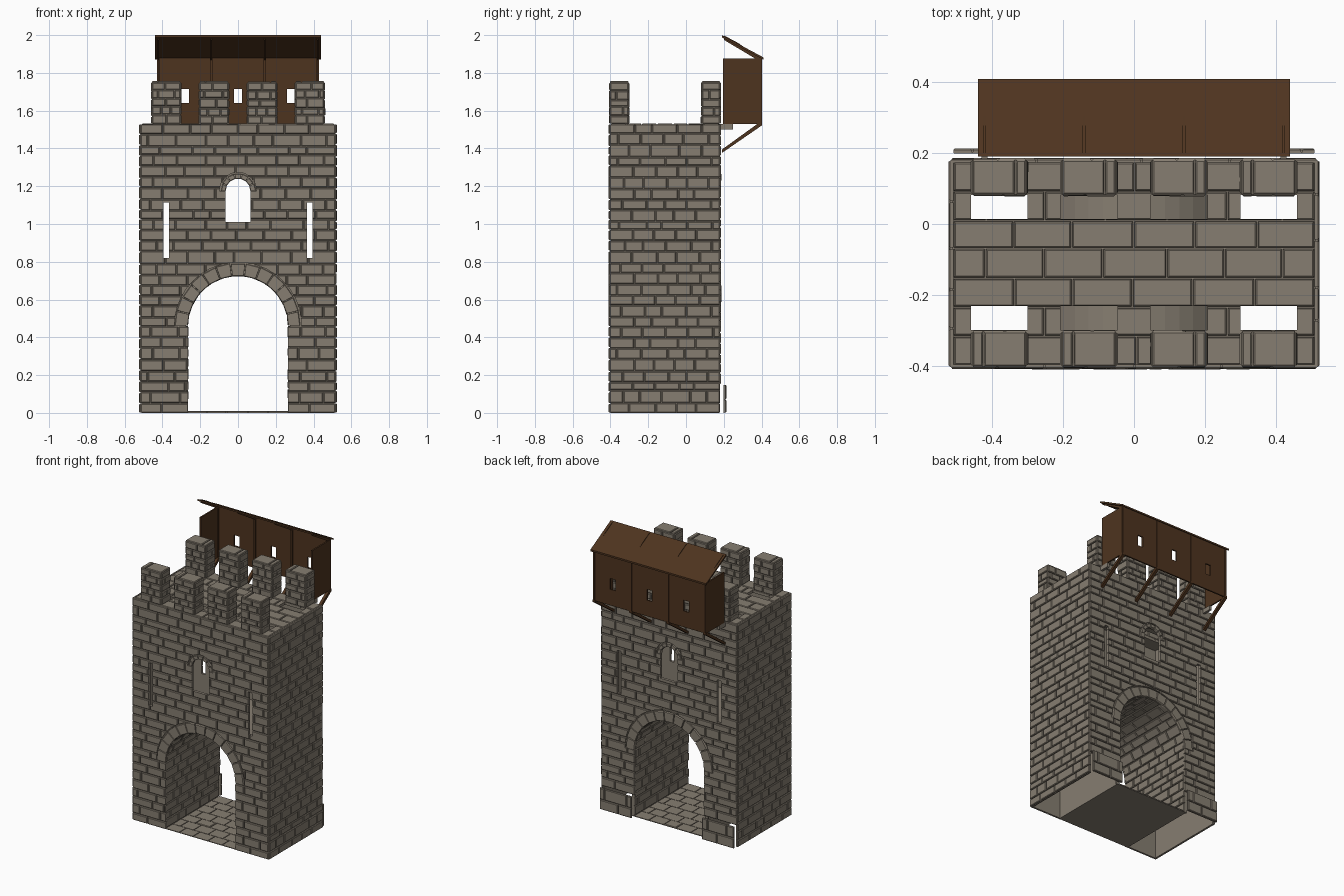
import bpy, bmesh, math, random
from mathutils import Vector

random.seed(4)
if "Cube" in bpy.data.objects:
    bpy.data.objects.remove(bpy.data.objects["Cube"], do_unlink=True)


def material(name, rgb):
    m = bpy.data.materials.new(name)
    m.use_nodes = True
    m.diffuse_color = (*rgb, 1)
    m.node_tree.nodes["Principled BSDF"].inputs["Base Color"].default_value = (*rgb, 1)
    return m


STONE = material("warm grey stone", (0.24, 0.208, 0.166))
WOOD = material("brown timber", (0.076, 0.034, 0.0135))


def finish(bm, name, *mats):
    bmesh.ops.recalc_face_normals(bm, faces=bm.faces)
    me = bpy.data.meshes.new(name)
    bm.to_mesh(me)
    bm.free()
    for m in mats:
        me.materials.append(m)
    ob = bpy.data.objects.new(name, me)
    bpy.context.scene.collection.objects.link(ob)
    return ob


def cut(ob, cutter):
    cutter.hide_render = True
    mod = ob.modifiers.new("cut", 'BOOLEAN')
    mod.operation, mod.solver, mod.object = 'DIFFERENCE', 'EXACT', cutter
    bpy.context.view_layer.objects.active = ob
    bpy.ops.object.modifier_apply(modifier=mod.name)


def discard(*obs):
    for ob in obs:
        bpy.data.objects.remove(ob, do_unlink=True)


def prism(bm, pts, d0, d1, f):
    a = [bm.verts.new(f(u, v, d0)) for u, v in pts]
    b = [bm.verts.new(f(u, v, d1)) for u, v in pts]
    n = len(pts)
    bm.faces.new(a)
    bm.faces.new(b[::-1])
    for i in range(n):
        bm.faces.new((a[i], b[i], b[(i + 1) % n], a[(i + 1) % n]))


def xz(u, v, d): return Vector((u, d, v))
def yz(u, v, d): return Vector((d, u, v))


def box(bm, x0, x1, y0, y1, z0, z1):
    prism(bm, [(x0, z0), (x1, z0), (x1, z1), (x0, z1)], y0, y1, xz)


def arch(half, spring, ring, z0, steps=20):
    arc = [(-ring * math.cos(math.pi * i / steps), spring + ring * math.sin(math.pi * i / steps))
           for i in range(steps + 1)]
    neck = [] if ring == half else [(half, spring)]
    return [(-half, z0)] + [(-u, v) for u, v in neck] + arc + neck + [(half, z0)]


# One bevelled, slightly uneven stone on a mapped surface (u, v, depth)
def stone(bm, f, u0, u1, v0, v1, d=0.012, b=0.004):
    levels = []
    for inset, depth in ((0, -0.002), (0, d * 0.6), (b, d)):
        c = [(u0 + inset, v0 + inset), (u1 - inset, v0 + inset),
             (u1 - inset, v1 - inset), (u0 + inset, v1 - inset)]
        rough = random.uniform(0, 0.002) if inset else 0
        levels.append([bm.verts.new(f(u, v, depth - rough)) for u, v in c])
    bm.faces.new(levels[0][::-1])
    bm.faces.new(levels[2])
    for lo, hi in zip(levels, levels[1:]):
        for i in range(4):
            bm.faces.new((lo[i], lo[(i + 1) % 4], hi[(i + 1) % 4], hi[i]))


def splits(a, b, size, jitter, shift=0.0):
    n = max(1, round((b - a) / size))
    step = (b - a) / n
    inner = [a + step * (i + shift + random.uniform(-jitter, jitter)) for i in range(n + 1)]
    return [a] + [p for p in inner[1 if not shift else 0:] if a + 0.25 * step < p < b - 0.2 * step] + [b]


def courses(bm, f, u0, u1, v0, v1, w=0.125, h=0.056, gap=0.002, jitter=0.2):
    rows = splits(v0, v1, h, jitter * 0.7)
    for k, (r0, r1) in enumerate(zip(rows, rows[1:])):
        cols = splits(u0, u1, w, jitter, 0.5 * (k % 2))
        for c0, c1 in zip(cols, cols[1:]):
            stone(bm, f, c0 + gap, c1 - gap, r0 + gap, r1 - gap)


def front(u, v, d): return Vector((u, -0.398 - d, v))
def back(u, v, d): return Vector((u, 0.174 + d, v))
def top(u, v, d): return Vector((u, v, 1.52 + d))


# Cutters for openings
SPRING, WSPRING = 0.46, 1.175


def opening_cutter(name, lower, ring, upper):
    bm = bmesh.new()
    prism(bm, arch(lower, SPRING, ring, -0.1), -1, 1, xz)
    prism(bm, arch(0.065, WSPRING, upper, 1.01), -1, 1, xz)
    for s in (-1, 1):
        box(bm, s * 0.38 - 0.015, s * 0.38 + 0.015, -1, 1, 0.82, 1.115)
    return finish(bm, name)


core_cut = opening_cutter("core_cutter", 0.28, 0.28, 0.065)
brick_cut = opening_cutter("brick_cutter", 0.265, 0.337, 0.098)
MERLON_X = (-0.38, -0.127, 0.127, 0.38)
bm = bmesh.new()
for x in MERLON_X:
    for y in (-0.265, 0.048):
        box(bm, x - 0.08, x + 0.08, y - 0.034, y + 0.034, 1.4, 1.7)
hole_cut = finish(bm, "roof_hole_cutter")
bm = bmesh.new()
box(bm, -0.503, 0.503, -0.39, 0.166, -0.2, 1.512)
hollow_cut = finish(bm, "hollow_cutter")
bm = bmesh.new()
for s in (-1, 1):
    box(bm, *sorted((s * 0.29, s * 0.503)), 0.12, 0.3, -0.1, 0.15)
base_cut = finish(bm, "back_base_cutter")

# Hollow tower core behind the masonry
bm = bmesh.new()
box(bm, -0.512, 0.512, -0.398, 0.174, 0, 1.52)
core = finish(bm, "tower_core", STONE)
for c in (hollow_cut, core_cut, hole_cut, base_cut):
    cut(core, c)

# Front and back masonry
for name, f, z0 in (("front_stones", front, 0.0), ("back_stones", back, 0.15)):
    bm = bmesh.new()
    courses(bm, f, -0.518, 0.518, z0, 1.53)
    cut(finish(bm, name, STONE), brick_cut)

# Side masonry
bm = bmesh.new()
for s in (-1, 1):
    courses(bm, lambda u, v, d: Vector((s * (0.512 + d), u, v)), -0.405, 0.181, 0, 1.53)
finish(bm, "side_stones", STONE)

# Roof paving
bm = bmesh.new()
courses(bm, top, -0.51, 0.51, -0.4, 0.176, 0.16, 0.08, 0.002, 0.05)
cut(finish(bm, "roof_paving", STONE), hole_cut)
discard(core_cut, brick_cut, hole_cut, hollow_cut, base_cut)


# Wedge stones around the gate and window arches
bm = bmesh.new()
for wall in (front, back):
    for r0, r1, spring, n in ((0.265, 0.335, SPRING, 13), (0.065, 0.095, WSPRING, 7)):
        def polar(u, v, d):
            return wall(v * math.cos(u), spring + v * math.sin(u), d)
        for i in range(n):
            g = 0.002 / r0
            stone(bm, polar, math.pi * i / n + g, math.pi * (i + 1) / n - g, r0,
                  r1 - random.uniform(0, 0.008), 0.013, 0.003)
finish(bm, "arch_stones", STONE)

# Passage lining: backing shell, wall courses, vault courses
bm = bmesh.new()
prism(bm, arch(0.283, SPRING, 0.283, 0) + arch(0.275, SPRING, 0.275, 0)[::-1], -0.398, 0.174, xz)
finish(bm, "passage_shell", STONE)
bm = bmesh.new()
for s in (-1, 1):
    courses(bm, lambda u, v, d: Vector((s * (0.275 - d), u, v)), -0.4, 0.176, 0.008, SPRING)


def vault(u, v, d):
    a = v / 0.27
    return Vector((math.cos(a) * (0.275 - d), u, SPRING + math.sin(a) * (0.275 - d)))


courses(bm, vault, -0.4, 0.176, 0, math.pi * 0.27)
finish(bm, "passage_stones", STONE)

# Passage floor
bm = bmesh.new()
box(bm, -0.275, 0.275, -0.4, 0.176, 0, 0.003)
courses(bm, lambda u, v, d: Vector((u, v, 0.003 + d * 0.6)), -0.27, 0.27, -0.405, 0.18, 0.11, 0.08, 0.002, 0.08)
finish(bm, "passage_floor", STONE)

# Loose base facing standing behind the back wall
bm = bmesh.new()
for s in (-1, 1):
    u0, u1 = sorted((s * 0.268, s * 0.512))
    courses(bm, lambda u, v, d: Vector((u, 0.202 + d, v)), u0, u1, 0, 0.15, 0.13, 0.075)
    box(bm, u0 + 0.004, u1 - 0.004, 0.199, 0.203, 0, 0.147)
finish(bm, "back_base_stones", STONE)

# Merlons
bm = bmesh.new()
for x in MERLON_X:
    for y in (-0.353, 0.132):
        hx, hy = 0.07, 0.042
        box(bm, x - hx, x + hx, y - hy, y + hy, 1.515, 1.745)
        for s in (-1, 1):
            courses(bm, lambda u, v, d: Vector((x + u, y + s * (hy + d), v)), -hx - 0.007, hx + 0.007,
                    1.53, 1.75, 0.085, 0.044)
            courses(bm, lambda u, v, d: Vector((x + s * (hx + d), y + u, v)), -hy - 0.007, hy + 0.007,
                    1.53, 1.75, 0.07, 0.044)
        e = x + random.choice((-0.045, 0.045))
        for a, b in ((x - hx - 0.007, e), (e, x + hx + 0.007)):
            stone(bm, lambda u, v, d: Vector((u, v, 1.745 + d)), a + 0.002, b - 0.002, y - hy - 0.007, y + hy + 0.007)
finish(bm, "merlons", STONE)

# Timber gallery: back wall with loopholes, sides, open underneath
bm = bmesh.new()
box(bm, -0.43, 0.43, 0.386, 0.396, 1.53, 1.878)
wall = finish(bm, "gallery_back_wall", WOOD)
bm = bmesh.new()
for x in (-0.28, 0, 0.28):
    box(bm, x - 0.02, x + 0.02, 0.3, 0.5, 1.64, 1.715)
loops = finish(bm, "loophole_cutter")
cut(wall, loops)
discard(loops)
bm = bmesh.new()
for s in (-1, 1):
    box(bm, *sorted((s * 0.42, s * 0.43)), 0.196, 0.386, 1.53, 1.876)
finish(bm, "gallery_sides", WOOD)

# Gallery roof
bm = bmesh.new()
prism(bm, [(0.19, 1.988), (0.19, 2.0), (0.41, 1.882), (0.41, 1.87)], -0.44, 0.44, yz)
finish(bm, "gallery_roof", WOOD)

# Posts, rafters and struts on four frames
posts, rafters, struts = (bmesh.new() for _ in range(3))
for x in (-0.422, -0.141, 0.141, 0.422):
    box(posts, x - 0.006, x + 0.006, 0.378, 0.402, 1.525, 1.878)
    prism(rafters, [(0.2, 1.975), (0.2, 1.999), (0.275, 1.959), (0.4, 1.874), (0.39, 1.862)],
          x - 0.004, x + 0.004, yz)
    prism(struts, [(0.19, 1.376), (0.19, 1.394), (0.385, 1.535), (0.402, 1.535), (0.402, 1.522)],
          x - 0.01, x + 0.01, yz)
for b, name in ((posts, "gallery_posts"), (rafters, "gallery_rafters"), (struts, "gallery_struts")):
    finish(b, name, WOOD)

# Stone corbels under the gallery ends
bm = bmesh.new()
for s in (-1, 1):
    box(bm, s * 0.422 - 0.008, s * 0.422 + 0.008, 0.17, 0.25, 1.5, 1.53)
finish(bm, "gallery_corbels", STONE)
